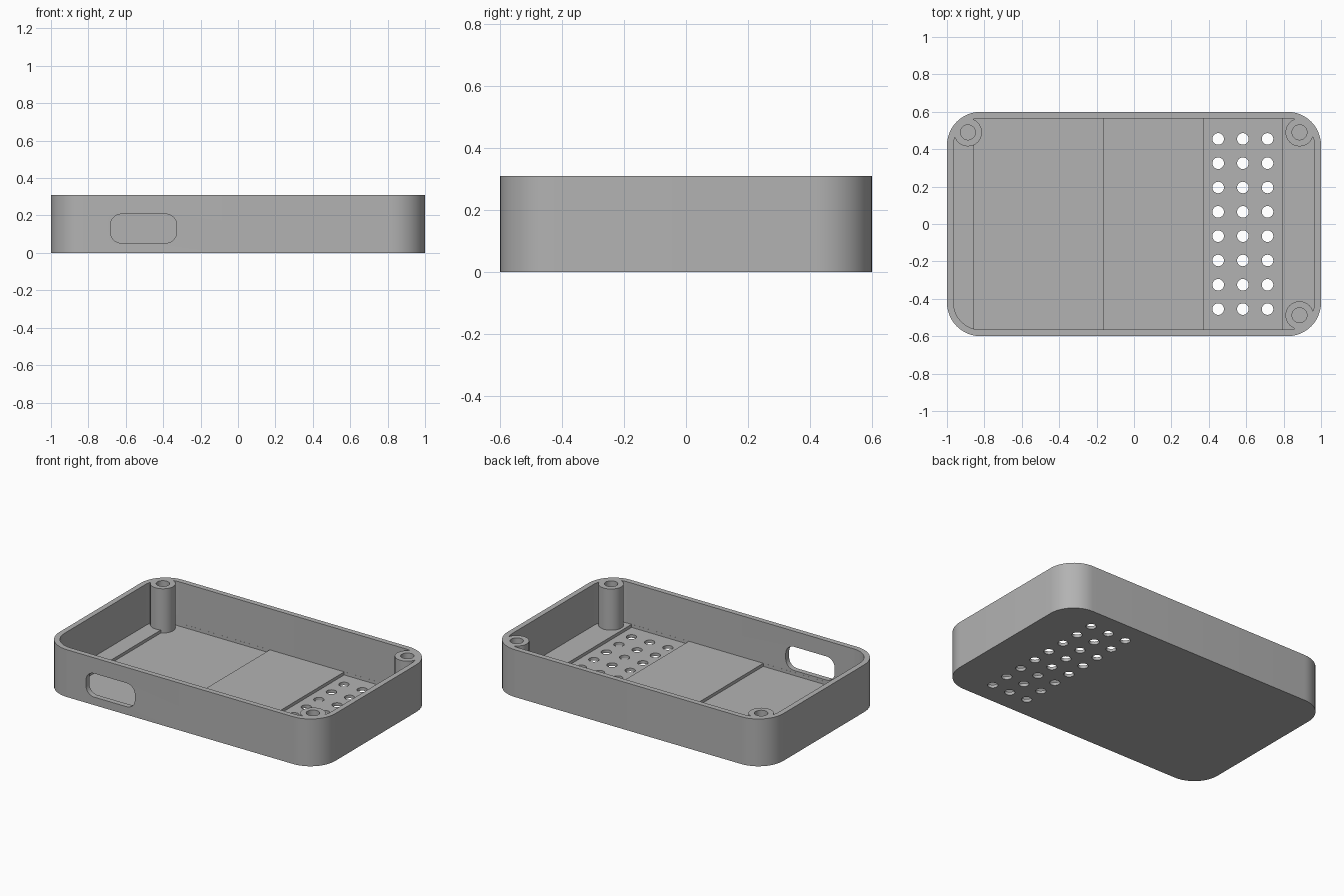
import bpy, bmesh
from math import sin, cos, pi
from mathutils import Matrix

cube = bpy.data.objects.get("Cube")
if cube:
    bpy.data.objects.remove(cube)

# One plain grey plastic
GREY = (0.45, 0.45, 0.45, 1)
plastic = bpy.data.materials.new("grey_plastic")
plastic.use_nodes = True
plastic.diffuse_color = GREY
plastic.node_tree.nodes["Principled BSDF"].inputs["Base Color"].default_value = GREY

HEIGHT, FLOOR, RECESS, WALL = 0.31, 0.04, 0.02, 0.035


def rounded(width, depth, radius, steps=12):
    """Outline of a rounded rectangle centred on the origin."""
    points = []
    for corner, (sx, sy) in enumerate([(1, 1), (-1, 1), (-1, -1), (1, -1)]):
        for i in range(steps + 1):
            a = (corner + i / steps) * pi / 2
            points.append((sx * (width / 2 - radius) + radius * cos(a),
                           sy * (depth / 2 - radius) + radius * sin(a)))
    return points


def circle(radius, sides=32):
    return [(radius * cos(2 * pi * i / sides), radius * sin(2 * pi * i / sides))
            for i in range(sides)]


def rectangle(width, depth):
    return [(sx * width / 2, sy * depth / 2)
            for sx, sy in [(1, 1), (-1, 1), (-1, -1), (1, -1)]]


def prism(name, outline, z0, z1, places=((0, 0),)):
    """Extrude an outline upwards, once at every place."""
    bm = bmesh.new()
    for px, py in places:
        low = [bm.verts.new((px + x, py + y, z0)) for x, y in outline]
        high = [bm.verts.new((px + x, py + y, z1)) for x, y in outline]
        bm.faces.new(low[::-1])
        bm.faces.new(high)
        for i in range(len(low)):
            j = (i + 1) % len(low)
            bm.faces.new((low[i], low[j], high[j], high[i]))
    mesh = bpy.data.meshes.new(name)
    bm.to_mesh(mesh)
    bm.free()
    mesh.materials.append(plastic)
    obj = bpy.data.objects.new(name, mesh)
    bpy.context.collection.objects.link(obj)
    return obj


def combine(target, tool, operation):
    """Apply a boolean and remove the tool."""
    mod = target.modifiers.new(operation, 'BOOLEAN')
    mod.operation, mod.object, mod.solver = operation, tool, 'EXACT'
    bpy.context.view_layer.objects.active = target
    bpy.ops.object.modifier_apply(modifier=mod.name)
    bpy.data.objects.remove(tool)


# Tray: rounded block, hollowed out
inner_w, inner_d = 2 - 2 * WALL, 1.2 - 2 * WALL
tray = prism("tray", rounded(2, 1.2, 0.18), 0, HEIGHT)
combine(tray, prism("cavity", rounded(inner_w, inner_d, 0.18 - WALL), FLOOR, HEIGHT + 0.1),
        'DIFFERENCE')

# Two shallow recesses across the floor
for x0, x1 in [(-0.855, -0.165), (0.375, 0.79)]:
    recess = prism("recess", rectangle(x1 - x0, inner_d - 0.001), RECESS, FLOOR + 0.05,
                   [((x0 + x1) / 2, 0)])
    combine(tray, recess, 'DIFFERENCE')

# Grid of vent holes
vents = [(0.582 + 0.132 * i, 0.13 * (j - 3.5)) for i in (-1, 0, 1) for j in range(8)]
combine(tray, prism("vents", circle(0.031, 24), -0.1, 0.1, vents), 'DIFFERENCE')

# Port opening through the front wall
port = prism("port", rounded(0.355, 0.155, 0.06), -0.1, 0.1)
port.data.transform(Matrix.Translation((-0.505, -0.6, 0.13)) @ Matrix.Rotation(pi / 2, 4, 'X'))
combine(tray, port, 'DIFFERENCE')

# Screw posts in three corners, with blind holes
corners = [(-0.888, 0.49), (0.885, 0.49), (0.885, -0.488)]
combine(tray, prism("posts", circle(0.075), 0.01, HEIGHT, corners), 'UNION')
combine(tray, prism("screw_holes", circle(0.04), 0.06, HEIGHT + 0.1, corners), 'DIFFERENCE')

# Smooth curved walls, crisp edges
bpy.ops.object.select_all(action='DESELECT')
tray.select_set(True)
bpy.context.view_layer.objects.active = tray
bpy.ops.object.shade_smooth_by_angle(angle=pi / 6)
